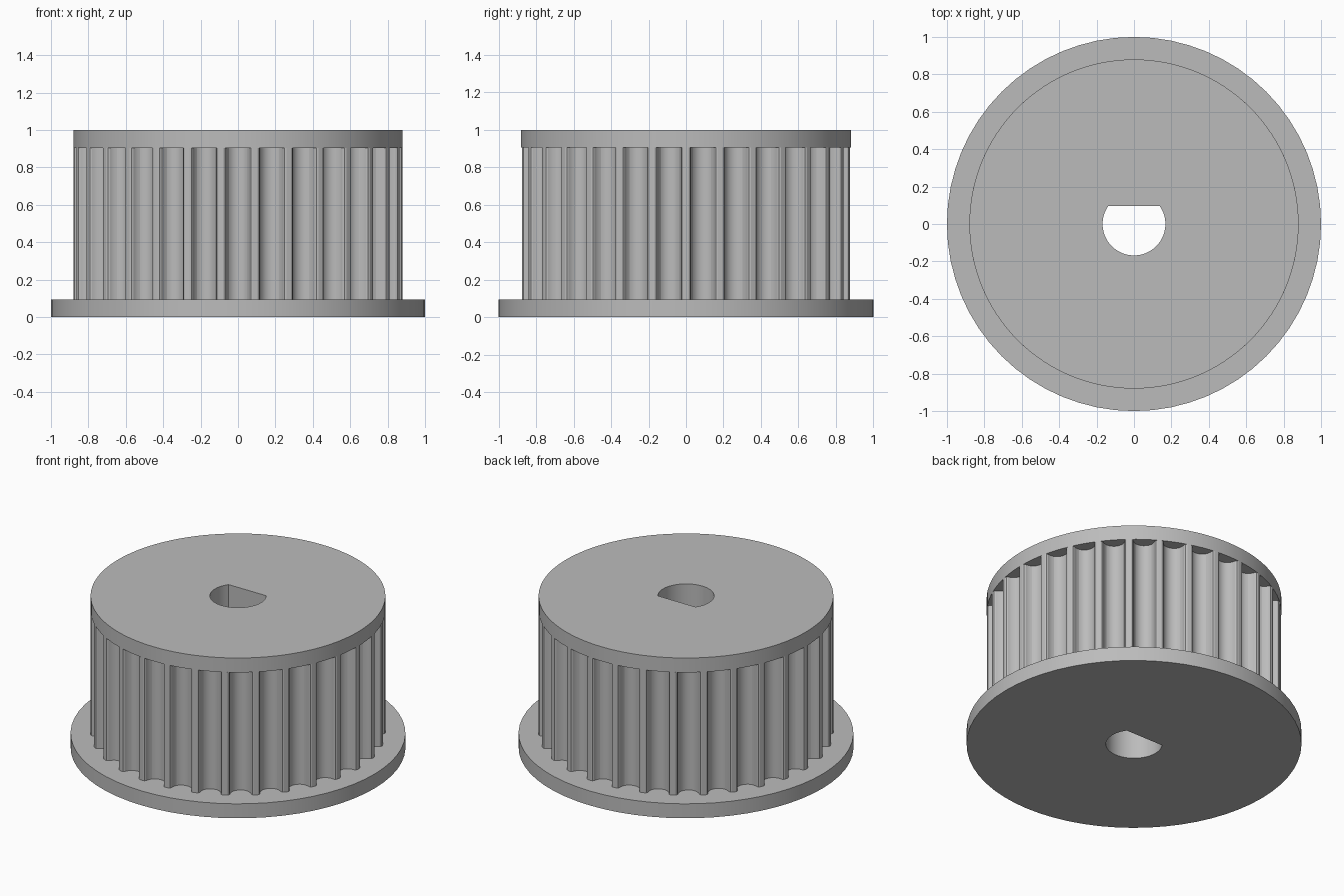
import bpy, bmesh, math
from mathutils import Vector, Matrix

cube = bpy.data.objects.get("Cube")
if cube:
    bpy.data.objects.remove(cube)

TEETH = 30
TOOTH_R = 0.88
FLANGE_R = 1.0
BORE_R, BORE_FLAT = 0.168, 0.097
LOW_Z, HIGH_Z, TOP_Z = 0.095, 0.905, 1.0

grey = bpy.data.materials.new("plain_grey")
grey.use_nodes = True
COLOUR = (0.5, 0.5, 0.5, 1)
grey.diffuse_color = COLOUR
grey.node_tree.nodes["Principled BSDF"].inputs["Base Color"].default_value = COLOUR


def circle(radius, count):
    return [Vector((radius * math.cos(math.tau * i / count),
                    radius * math.sin(math.tau * i / count))) for i in range(count)]


def bore_outline():
    """D-shaped shaft hole with its flat towards the back."""
    start = math.asin(BORE_FLAT / BORE_R)
    sweep = math.pi + 2 * start
    steps = 40
    return [Vector((BORE_R * math.cos(start - sweep * i / steps),
                    BORE_R * math.sin(start - sweep * i / steps))) for i in range(steps + 1)]


def toothed_outline():
    """Rounded belt grooves repeated around the rim."""
    # half groove: sideways offset, depth below the rim chord
    half = [(0.080, 0), (0.070, 0.0035), (0.0642, 0.0124), (0.0621, 0.0226),
            (0.0587, 0.0325), (0.0541, 0.042), (0.0485, 0.0511),
            (0.0385, 0.0603), (0.0267, 0.067), (0.0137, 0.071)]
    groove = [(-x, d) for x, d in half] + [(0, 0.0725)] + [(x, d) for x, d in reversed(half)]
    chord = math.sqrt(TOOTH_R ** 2 - half[0][0] ** 2)
    points = []
    for i in range(TEETH):
        turn = Matrix.Rotation(math.tau * (i + 0.5) / TEETH, 2)
        points += [turn @ Vector((chord - d, x)) for x, d in groove]
        # middle of the land between two grooves
        points.append(turn @ Matrix.Rotation(math.pi / TEETH, 2) @ Vector((TOOTH_R, 0)))
    return points


def plate(name, outline, z0, z1):
    """Extrude an outline pierced by the shaft hole."""
    bm = bmesh.new()
    edges = []
    for loop in (outline, bore_outline()):
        verts = [bm.verts.new((p.x, p.y, z0)) for p in loop]
        edges += [bm.edges.new((v, verts[i - 1])) for i, v in enumerate(verts)]
    bmesh.ops.triangle_fill(bm, edges=edges, use_beauty=True)
    out = bmesh.ops.extrude_face_region(bm, geom=bm.faces[:], use_keep_orig=True)
    moved = [g for g in out["geom"] if isinstance(g, bmesh.types.BMVert)]
    bmesh.ops.translate(bm, verts=moved, vec=(0, 0, z1 - z0))
    bmesh.ops.recalc_face_normals(bm, faces=bm.faces[:])
    mesh = bpy.data.meshes.new(name)
    bm.to_mesh(mesh)
    bm.free()
    mesh.materials.append(grey)
    obj = bpy.data.objects.new(name, mesh)
    bpy.context.collection.objects.link(obj)
    bpy.ops.object.select_all(action="DESELECT")
    obj.select_set(True)
    bpy.context.view_layer.objects.active = obj
    bpy.ops.object.shade_smooth_by_angle(angle=math.radians(15))
    return obj


plate("lower_flange", circle(FLANGE_R, 64), 0, LOW_Z)
plate("toothed_drum", toothed_outline(), LOW_Z, HIGH_Z)
plate("upper_rim", circle(TOOTH_R, 120), HIGH_Z, TOP_Z)
